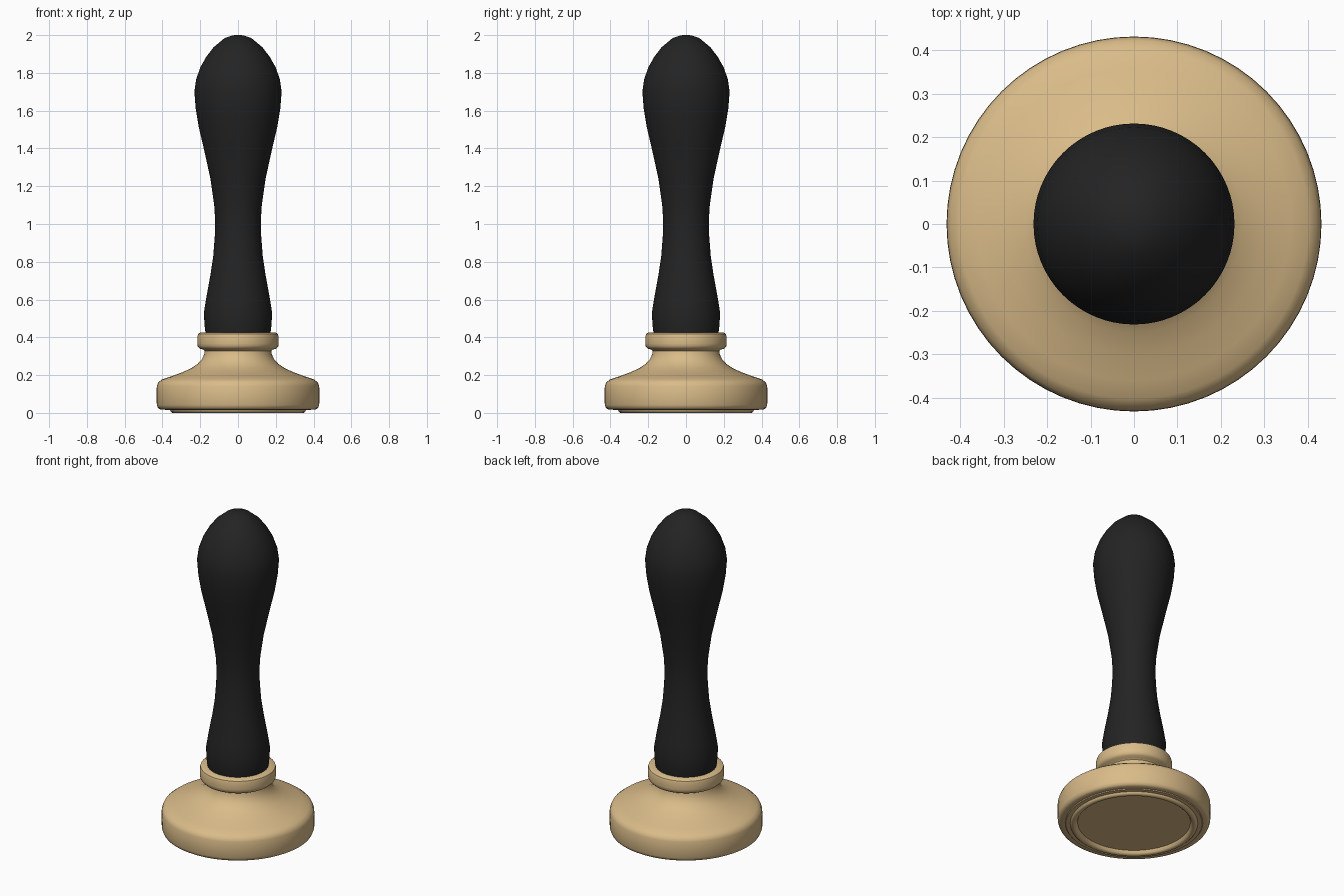
import bpy, math

cube = bpy.data.objects.get("Cube")
if cube:
    bpy.data.objects.remove(cube, do_unlink=True)


def make_material(name, color):
    mat = bpy.data.materials.new(name)
    mat.use_nodes = True
    mat.diffuse_color = color
    mat.node_tree.nodes["Principled BSDF"].inputs["Base Color"].default_value = color
    return mat


def lathe(name, profile, mat, sides=64, angle=40):
    """Turn a (radius, height) profile, listed bottom to top, around z."""
    verts, rings, faces = [], [], []
    for r, z in profile:
        n = sides if r > 0 else 1
        rings.append(range(len(verts), len(verts) + n))
        for i in range(n):
            a = math.tau * i / sides
            verts.append((r * math.cos(a), r * math.sin(a), z))
    for low, high in zip(rings, rings[1:]):
        for i in range(sides):
            j = (i + 1) % sides
            if len(low) == 1:
                faces.append((low[0], high[j], high[i]))
            elif len(high) == 1:
                faces.append((low[i], low[j], high[0]))
            else:
                faces.append((low[i], low[j], high[j], high[i]))
    mesh = bpy.data.meshes.new(name)
    mesh.from_pydata(verts, [], faces)
    mesh.materials.append(mat)
    obj = bpy.data.objects.new(name, mesh)
    bpy.context.collection.objects.link(obj)
    bpy.ops.object.select_all(action="DESELECT")
    obj.select_set(True)
    bpy.context.view_layer.objects.active = obj
    bpy.ops.object.shade_smooth_by_angle(angle=math.radians(angle))
    return obj


brass = make_material("warm brass", (0.70, 0.50, 0.25, 1))
black = make_material("black handle", (0.017, 0.017, 0.017, 1))

# Stamp head: recessed face, raised rim, thick disc, flared neck and collar
lathe("stamp_head", [
    (0, 0.022), (0.318, 0.022), (0.325, 0.006), (0.334, 0), (0.348, 0),
    (0.356, 0.006), (0.360, 0.014), (0.384, 0.014), (0.388, 0.019),
    (0.412, 0.019), (0.424, 0.026), (0.430, 0.042), (0.431, 0.09),
    (0.430, 0.142), (0.422, 0.162), (0.402, 0.177), (0.36, 0.191),
    (0.30, 0.213), (0.25, 0.235), (0.215, 0.258), (0.192, 0.283),
    (0.179, 0.31), (0.176, 0.328), (0.184, 0.335), (0.203, 0.340),
    (0.213, 0.352), (0.215, 0.366), (0.215, 0.404), (0.211, 0.418),
    (0.200, 0.425), (0.15, 0.425), (0, 0.425),
], brass)

# Handle: waisted grip swelling to a rounded knob
lathe("handle", [
    (0, 0.40), (0.168, 0.40), (0.173, 0.43), (0.178, 0.47), (0.180, 0.535),
    (0.168, 0.61), (0.146, 0.73), (0.131, 0.83), (0.123, 0.935),
    (0.121, 1.02), (0.126, 1.10), (0.146, 1.24), (0.180, 1.395),
    (0.207, 1.51), (0.224, 1.61), (0.231, 1.70), (0.222, 1.765),
    (0.199, 1.83), (0.168, 1.885), (0.130, 1.935), (0.070, 1.985),
    (0.028, 1.999), (0, 2.0),
], black)
